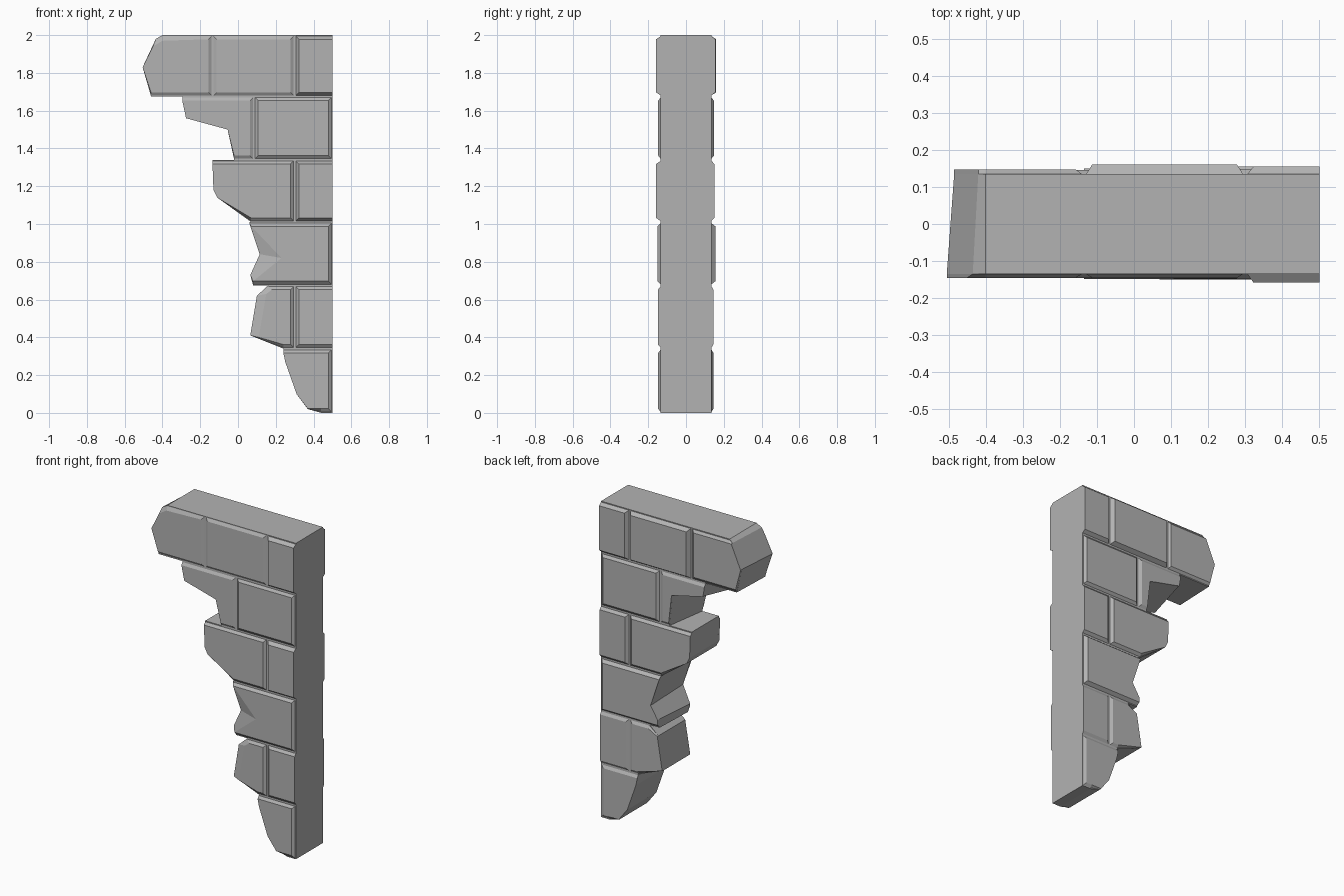
import bpy, bmesh

old = bpy.data.objects.get("Cube")
if old:
    bpy.data.objects.remove(old, do_unlink=True)

stone = bpy.data.materials.new("grey stone")
stone.use_nodes = True
colour = (0.45, 0.45, 0.45, 1)
stone.diffuse_color = colour
stone.node_tree.nodes["Principled BSDF"].inputs["Base Color"].default_value = colour

COURSES = [0, 0.34, 0.675, 1.01, 1.34, 1.675, 2]
JOINT_Y = 0.135   # depth of the joints between bricks
GAP = 0.006       # half width of a joint
BEVEL = 0.022     # slope from joint to brick face
END = 0.5


def brick(name, course, left, right, front, back, back_left=None, face_left=None,
          left_joint=False, right_joint=True):
    """Loft a brick through its face, joint and back outlines.
    left is the outline of its left side, from top to bottom."""
    lo, hi = COURSES[course], COURSES[course + 1]

    def ring(chain, y, inset):
        pts = []
        for x, z in list(chain) + [(right, lo), (right, hi)]:
            if left_joint:
                x = max(x, left[0][0] + inset)
            if right_joint:
                x = min(x, right - inset)
            pts.append((x, y, min(max(z, lo + inset), hi - inset)))
        return pts

    back_left = back_left or left
    rings = [
        ring(face_left or left, -front, BEVEL),
        ring(left, -JOINT_Y, GAP),
        ring(left, -JOINT_Y, 0),
        ring(back_left, JOINT_Y, 0),
        ring(back_left, JOINT_Y, GAP),
        ring(back_left, back, BEVEL),
    ]
    bm = bmesh.new()
    loops = [[bm.verts.new(p) for p in r] for r in rings]
    n = len(loops[0])
    for a, b in zip(loops, loops[1:]):
        for i in range(n):
            j = (i + 1) % n
            bm.faces.new((a[i], a[j], b[j], b[i]))
    bm.faces.new(loops[0])
    bm.faces.new(loops[-1][::-1])
    bmesh.ops.remove_doubles(bm, verts=bm.verts, dist=0.0005)
    bmesh.ops.recalc_face_normals(bm, faces=bm.faces)
    mesh = bpy.data.meshes.new(name)
    bm.to_mesh(mesh)
    bm.free()
    mesh.materials.append(stone)
    obj = bpy.data.objects.new(name, mesh)
    bpy.context.collection.objects.link(obj)


def whole_brick(name, course, x0, x1, front, back, right_joint):
    chain = [(x0, COURSES[course + 1]), (x0, COURSES[course])]
    brick(name, course, chain, x1, front, back,
          left_joint=True, right_joint=right_joint)


# Whole bricks
whole_brick("top_end_brick", 5, 0.3, END, 0.158, 0.155, False)
whole_brick("top_middle_brick", 5, -0.135, 0.3, 0.145, 0.16, True)
whole_brick("second_end_brick", 4, 0.085, END, 0.147, 0.148, True)
whole_brick("third_end_brick", 3, 0.3, END, 0.158, 0.15, False)
whole_brick("fifth_end_brick", 1, 0.3, END, 0.148, 0.145, False)

# Broken bricks along the ragged side
brick("top_broken_brick", 5,
      [(-0.4, 2), (-0.435, 1.98), (-0.505, 1.83), (-0.46, 1.675)], -0.135, 0.145, 0.147,
      back_left=[(-0.4, 2), (-0.42, 1.98), (-0.485, 1.83), (-0.45, 1.675)],
      face_left=[(-0.4, 1.97), (-0.45, 1.94), (-0.505, 1.83), (-0.46, 1.675)])
brick("second_broken_brick", 4,
      [(-0.295, 1.675), (-0.275, 1.56), (-0.055, 1.5), (-0.02, 1.34)], 0.085, 0.145, 0.145,
      back_left=[(-0.23, 1.675), (-0.22, 1.59), (0, 1.54), (0.02, 1.34)])
brick("third_broken_brick", 3,
      [(-0.135, 1.34), (-0.13, 1.18), (-0.11, 1.14), (0.07, 1.01)], 0.3, 0.148, 0.15)
brick("fourth_broken_brick", 2,
      [(0.06, 1.01), (0.115, 0.84), (0.065, 0.73), (0.08, 0.675)], END, 0.15, 0.155,
      back_left=[(0.08, 1.01), (0.14, 0.81), (0.09, 0.73), (0.09, 0.675)],
      face_left=[(0.07, 1.0), (0.23, 0.82), (0.08, 0.69), (0.08, 0.675)])
brick("fifth_broken_brick", 1,
      [(0.16, 0.675), (0.1, 0.62), (0.065, 0.41), (0.24, 0.34)], 0.3, 0.147, 0.145,
      face_left=[(0.18, 0.66), (0.15, 0.63), (0.11, 0.4), (0.24, 0.34)])
brick("bottom_broken_brick", 0,
      [(0.24, 0.34), (0.25, 0.27), (0.31, 0.1), (0.37, 0.02), (0.44, 0)], END, 0.147, 0.145)
